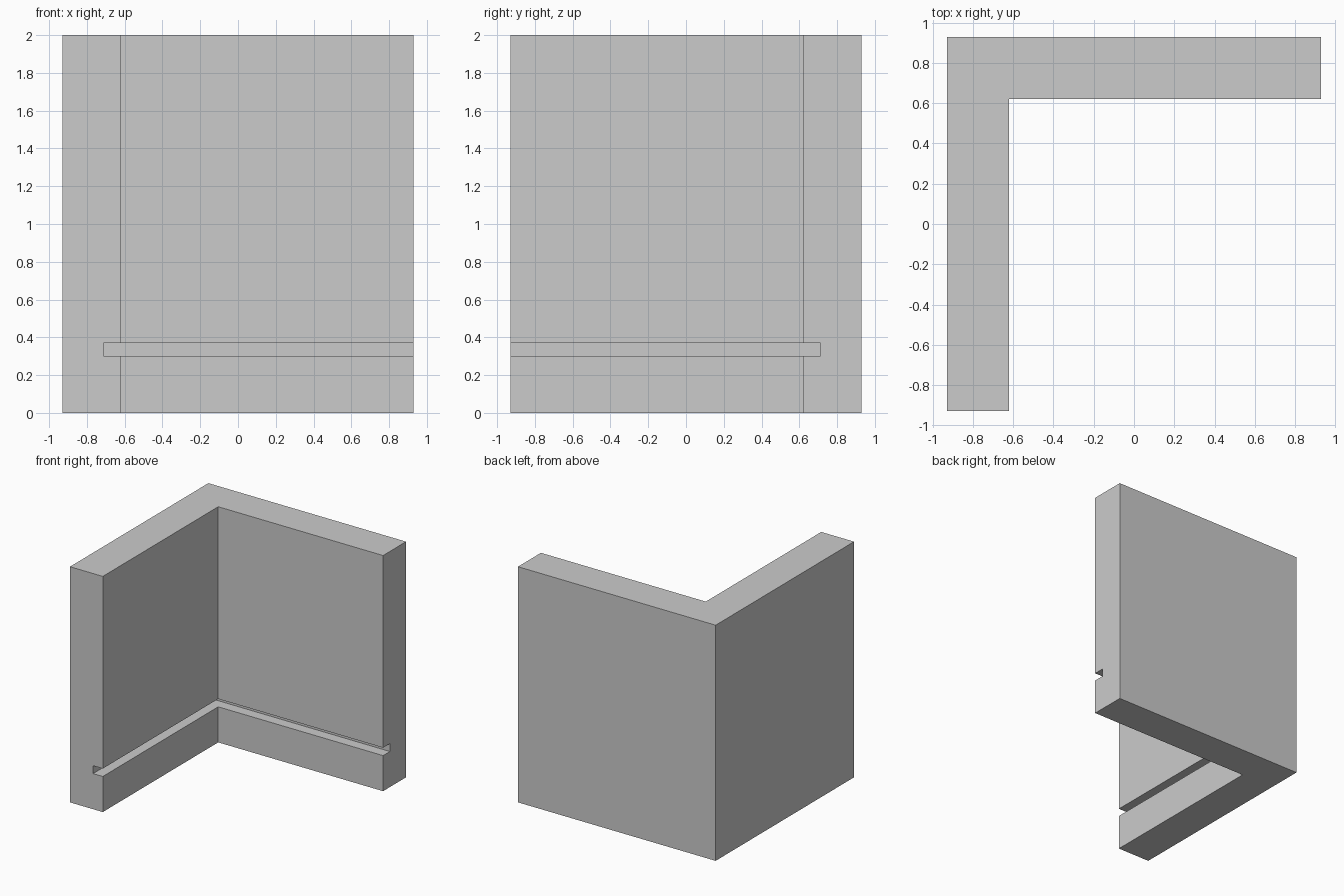
import bpy, bmesh

if "Cube" in bpy.data.objects:
    bpy.data.objects.remove(bpy.data.objects["Cube"])

H = 0.928      # half width of the footprint
T = 0.308      # wall thickness
G = 0.217      # distance from outer face to groove bottom

# Wall cross-section: (distance in from the outer face, height)
section = [(0, 0), (T, 0), (T, 0.302), (G, 0.302),
           (G, 0.369), (T, 0.369), (T, 2), (0, 2)]

# Stations along the L-shaped path: free end, mitred corner, free end
stations = [lambda d: (-H + d, -H),
            lambda d: (-H + d, H - d),
            lambda d: (H, H - d)]

# Sweep the grooved section round the corner
bm = bmesh.new()
rings = [[bm.verts.new((*place(d), z)) for d, z in section] for place in stations]
n = len(section)
for a, b in zip(rings, rings[1:]):
    for i in range(n):
        j = (i + 1) % n
        bm.faces.new((a[i], a[j], b[j], b[i]))

# End caps
bm.faces.new(rings[0])
bm.faces.new(rings[-1][::-1])
bmesh.ops.recalc_face_normals(bm, faces=bm.faces)

mesh = bpy.data.meshes.new("corner_wall")
bm.to_mesh(mesh)
bm.free()
wall = bpy.data.objects.new("corner_wall", mesh)
bpy.context.collection.objects.link(wall)
